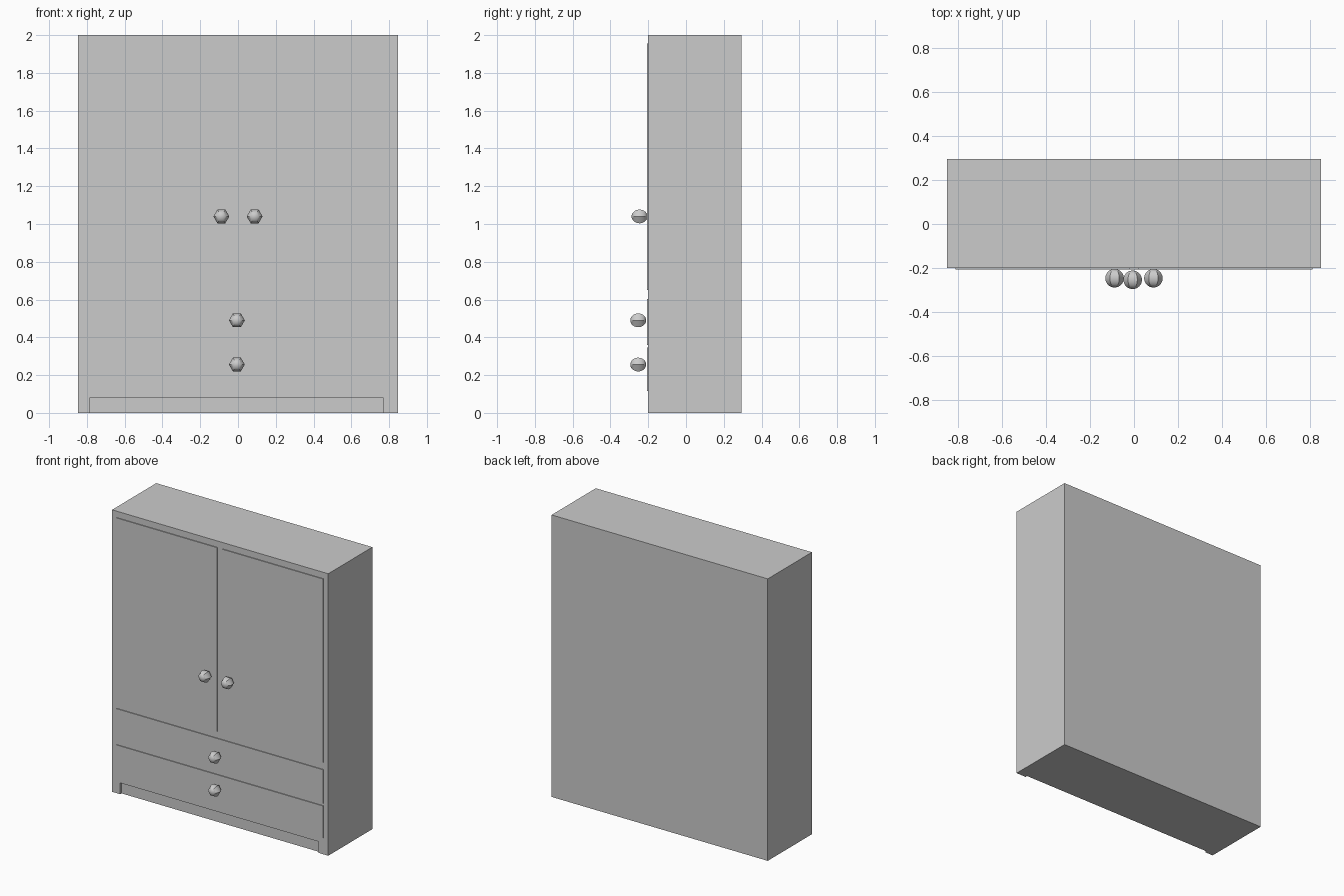
import bpy, bmesh, math
from mathutils import Matrix

if "Cube" in bpy.data.objects:
    bpy.data.objects.remove(bpy.data.objects["Cube"])

FRONT, BACK = -0.2, 0.295
HALF_W = 0.848


def obj_from_bm(name, bm):
    bmesh.ops.recalc_face_normals(bm, faces=bm.faces[:])
    mesh = bpy.data.meshes.new(name)
    bm.to_mesh(mesh)
    bm.free()
    ob = bpy.data.objects.new(name, mesh)
    bpy.context.collection.objects.link(ob)
    return ob


def box(name, x0, x1, y0, y1, z0, z1):
    bm = bmesh.new()
    bmesh.ops.create_cube(bm, size=1)
    bmesh.ops.scale(bm, vec=(x1 - x0, y1 - y0, z1 - z0), verts=bm.verts)
    bmesh.ops.translate(bm, vec=((x0 + x1) / 2, (y0 + y1) / 2, (z0 + z1) / 2), verts=bm.verts)
    return obj_from_bm(name, bm)


def knob(name, x, y, z, r=0.042):
    # six-sided ball with its axis pointing forward and a vertex on top
    bm = bmesh.new()
    bmesh.ops.create_uvsphere(bm, u_segments=6, v_segments=16, radius=r)
    turn = Matrix.Rotation(math.radians(90), 4, 'X') @ Matrix.Rotation(math.radians(30), 4, 'Z')
    bmesh.ops.transform(bm, matrix=Matrix.Translation((x, y, z)) @ turn, verts=bm.verts)
    ob = obj_from_bm(name, bm)
    bpy.ops.object.select_all(action='DESELECT')
    ob.select_set(True)
    bpy.context.view_layer.objects.active = ob
    bpy.ops.object.shade_smooth_by_angle(angle=math.radians(35))
    return ob


# Cabinet body: front outline with a shallow plinth recess
body = box("cabinet_body", -HALF_W, HALF_W, FRONT, BACK, 0, 2)
cutter = box("plinth_cutter", -0.785, 0.77, FRONT - 0.1, FRONT + 0.015, -0.1, 0.08)
cutter.hide_render = True
cutter.hide_set(True)
cut = body.modifiers.new("plinth_recess", 'BOOLEAN')
cut.operation = 'DIFFERENCE'
cut.solver = 'EXACT'
cut.object = cutter

# Doors with knobs near the middle
PANEL_Y = FRONT - 0.006
for side, s in (("left", -1), ("right", 1)):
    x0, x1 = sorted((s * 0.02, s * 0.81))
    box(side + "_door", x0, x1, PANEL_Y, FRONT + 0.01, 0.65, 1.955)
    knob(side + "_door_knob", s * 0.088, -0.246, 1.04)

# Two drawers, each with one knob
for level, z0, z1, zk in (("upper", 0.36, 0.602, 0.49), ("lower", 0.117, 0.345, 0.256)):
    box(level + "_drawer_front", -0.81, 0.81, PANEL_Y, FRONT + 0.01, z0, z1)
    knob(level + "_drawer_knob", -0.006, -0.253, zk)
